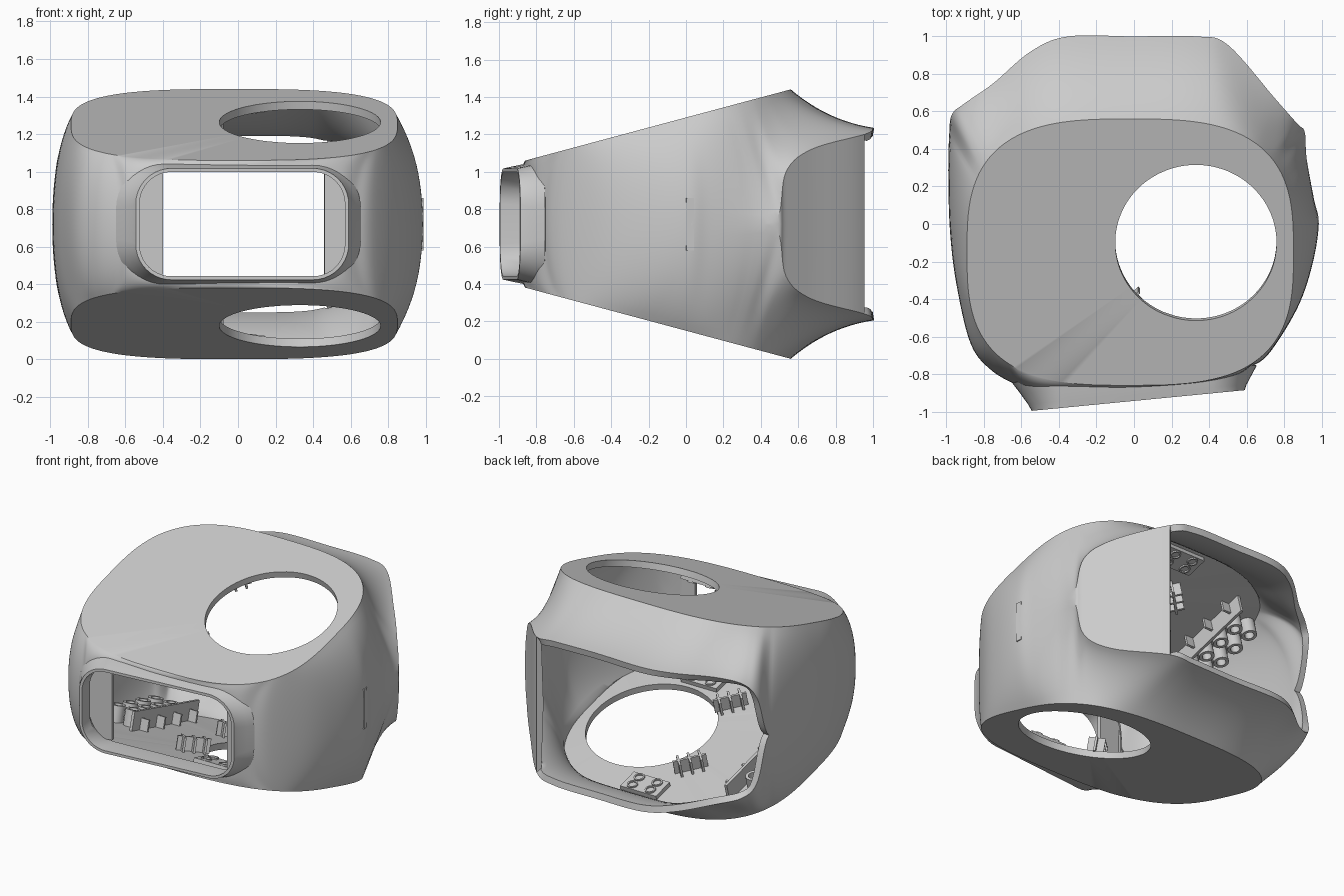
import bpy, bmesh, math
from mathutils import Matrix, Vector

if "Cube" in bpy.data.objects:
    bpy.data.objects.remove(bpy.data.objects["Cube"])

MID = 0.72            # height of the symmetry plane
SLOPE = 0.268         # tilt of top and bottom faces


def finish(name, bm, mirror=False, thick=0.0, angle=26):
    """Turn a bmesh (z centred on MID) into a finished object."""
    me = bpy.data.meshes.new(name)
    bm.to_mesh(me)
    bm.free()
    ob = bpy.data.objects.new(name, me)
    bpy.context.collection.objects.link(ob)
    ob.location.z = MID
    if mirror:
        m = ob.modifiers.new("mirror", 'MIRROR')
        m.use_axis = (False, False, True)
        m.merge_threshold = 0.002
    if thick:
        s = ob.modifiers.new("thickness", 'SOLIDIFY')
        s.thickness, s.offset = thick, -1
    bpy.context.view_layer.update()
    dg = bpy.context.evaluated_depsgraph_get()
    baked = bpy.data.meshes.new_from_object(ob.evaluated_get(dg))
    ob.modifiers.clear()
    ob.data = baked
    bpy.ops.object.select_all(action='DESELECT')
    ob.select_set(True)
    bpy.context.view_layer.objects.active = ob
    bpy.ops.object.shade_smooth_by_angle(angle=math.radians(angle))
    return ob


def catmull(a, b, c, d, t):
    return 0.5 * (2 * b + (c - a) * t + (2 * a - 5 * b + 4 * c - d) * t * t
                  + (3 * b - a - 3 * c + d) * t ** 3)


def smooth(lo, hi, v):
    t = min(1, max(0, (v - lo) / (hi - lo)))
    return t * t * (3 - 2 * t)


# Shell: waist and opening edge (top-outline angle, x, y, height above middle)
EDGE = [(-90, 0, -.87, .30), (-65, .35, -.845, .29), (-50, .54, -.805, .24), (-42, .615, -.765, 0),
        (-35, .72, -.69, 0), (-20, .87, -.45, 0), (-8, .95, -.22, 0), (0, .985, 0, 0),
        (10, .96, .13, 0), (22, .92, .35, 0), (30, .91, .49, .04), (38, .87, .535, .28),
        (48, .75, .671, .40), (62, .50, .955, .48), (75, .33, 1, .51), (90, 0, 1, .515),
        (105, -.35, 1, .51), (118, -.55, .92, .49), (132, -.75, .75, .45), (143, -.90, .645, .40),
        (150, -.97, .585, .29), (156, -.985, .48, 0), (168, -.99, .25, 0), (180, -.98, -.05, 0),
        (195, -.945, -.33, 0), (212, -.87, -.64, 0), (222, -.76, -.78, 0), (229, -.62, -.86, 0),
        (233, -.58, -.865, .18), (242, -.48, -.87, .28), (256, -.25, -.87, .30)]


def stations(sub=7):
    n = len(EDGE)

    def key(i):
        return EDGE[i % n][0] + 360 * (i // n), Vector(EDGE[i % n][1:])
    for i in range(n):
        ks = [key(i + j) for j in (-1, 0, 1, 2)]
        for s in range(sub):
            t = s / sub
            phi = ks[1][0] + (ks[2][0] - ks[1][0]) * t
            p = catmull(*[k[1] for k in ks], t)
            if p.z < 0.006 or (ks[1][1].z == 0 and ks[2][1].z == 0):
                p.z = 0
            yield phi, p


def top_point(phi):
    c, s = math.cos(math.radians(phi)), math.sin(math.radians(phi))
    e = 2 / 3
    x = -.02 + .87 * math.copysign(abs(c) ** e, c)
    y = -.15 + .71 * math.copysign(abs(s) ** e, s)
    return Vector((x, y, .57 + SLOPE * y))


bm = bmesh.new()
cols, ROWS = [], 12
for phi, low in stations():
    top = top_point(phi)
    f = smooth(8, 45, phi) * (1 - smooth(122, 162, phi))      # concave flare at the back
    kxy, kz = 1 - .55 * f, .66 - .48 * f
    ctl = top.lerp(low, kxy)
    ctl.z = low.z + (top.z - low.z) * kz
    a = math.atan2((top.y + .1) / .415, (top.x - .33) / .43)  # round hole in the face
    hy = -.1 + .415 * math.sin(a)
    pts = [Vector((.33 + .43 * math.cos(a), hy, .57 + SLOPE * hy))]
    for r in range(ROWS + 1):
        t = r / ROWS
        pts.append(top * (1 - t) ** 2 + ctl * 2 * t * (1 - t) + low * t * t)
    col = [bm.verts.new(p) for p in pts]
    if 24 < phi <= 62.01:                                     # flat side panel
        col.append(bm.verts.new((low.x, low.y, 0)) if low.z > 0 else col[-1])
    cols.append(col)
for i, a in enumerate(cols):
    b = cols[(i + 1) % len(cols)]
    for r in range(min(len(a), len(b)) - 1):
        ring = list(dict.fromkeys((a[r], a[r + 1], b[r + 1], b[r])))
        if len(ring) > 2:
            bm.faces.new(ring)
finish("shell", bm, mirror=True, thick=.045)


# Front nozzle: rounded rectangular sleeve with a slanted rim
def rounded_ring(bm, x0, x1, h, rad, y0, slope, seg=10):
    out = []
    for q, (cx, cz) in enumerate([(x1 - rad, h - rad), (x0 + rad, h - rad),
                                  (x0 + rad, rad - h), (x1 - rad, rad - h)]):
        for s in range(seg + 1):
            a = math.pi / 2 * (q + s / seg)
            x = cx + rad * math.cos(a)
            out.append(bm.verts.new((x, y0 + slope * x, cz + rad * math.sin(a))))
    return out


bm = bmesh.new()
rings = [rounded_ring(bm, *p) for p in [
    (-.65, .655, .325, .24, -.80, .071), (-.61, .63, .318, .23, -.85, .08),
    (-.565, .60, .305, .21, -.91, .09), (-.545, .59, .297, .19, -.943, .097),
    (-.525, .57, .278, .17, -.943, .097), (-.535, .575, .28, .18, -.85, .08),
    (-.585, .60, .285, .2, -.79, .071)]]
for k, a in enumerate(rings):
    b = rings[(k + 1) % len(rings)]
    for i in range(len(a)):
        j = (i + 1) % len(a)
        bm.faces.new((a[i], a[j], b[j], b[i]))
bmesh.ops.recalc_face_normals(bm, faces=bm.faces)
finish("front_nozzle", bm)

# Retaining lips at both sides behind the nozzle
bm = bmesh.new()
for x, y, w in [(-.485, -.835, .17), (.525, -.765, .13)]:
    bmesh.ops.create_cube(bm, size=1, matrix=Matrix.Translation((x, y, 0))
                          @ Matrix.Rotation(.09, 4, 'Z') @ Matrix.Diagonal((w, .025, .54, 1)))
finish("nozzle_lips", bm)

# Inner fittings lie on the tilted floor and are mirrored to the ceiling
FLOOR = Matrix.Translation((0, 0, -.57)) @ Matrix.Rotation(-math.atan(SLOPE), 4, 'X')


def box(bm, x, y, z, sx, sy, sz, turn=0):
    m = (FLOOR @ Matrix.Translation((x, y * 1.035, z)) @ Matrix.Rotation(math.radians(turn), 4, 'Z')
         @ Matrix.Diagonal((sx, sy, sz, 1)))
    bmesh.ops.create_cube(bm, size=1, matrix=m)


def tube(bm, x, y, z0, z1, ro, ri, seg=24):
    prof = [(ro, z0), (ro, z1), (ri, z1), (ri, z0)]
    loops = [[bm.verts.new(FLOOR @ Vector((x + r * math.cos(2 * math.pi * i / seg),
                                           y * 1.035 + r * math.sin(2 * math.pi * i / seg), z)))
              for i in range(seg)] for r, z in prof]
    for k in range(4):
        a, b = loops[k], loops[(k + 1) % 4]
        for i in range(seg):
            j = (i + 1) % seg
            bm.faces.new((a[i], a[j], b[j], b[i]))


bm = bmesh.new()
for px, py in [(.0, .44), (.27, -.62)]:
    box(bm, px, py, .06, .28, .16, .03)
    for dx in (-.07, .07):
        for dy in (-.038, .038):
            tube(bm, px + dx, py + dy, .06, .085, .036, .026)
for i in range(4):                                            # row of screw bosses
    for x in (-.79, -.67):
        tube(bm, x, -.25 + .14 * i, .03, .15, .05, .03)
bmesh.ops.recalc_face_normals(bm, faces=bm.faces)
finish("mounting_bosses", bm, mirror=True)

bm = bmesh.new()
for px, py in [(-.17, .17), (-.05, -.45)]:                    # crossed ribs
    box(bm, px, py, .09, .22, .015, .10, 45)
    for d in (-.07, 0, .07):
        a = math.radians(45)
        box(bm, px + d * math.cos(a), py + d * math.sin(a), .09, .015, .11, .10, 45)
box(bm, -.58, -.02, .10, .02, .75, .14)                       # long stiffening beam
for y in (-.29, -.11, .07, .25):
    box(bm, -.545, y, .075, .07, .015, .09)
finish("stiffening_ribs", bm, mirror=True)

# Small side latch
bm = bmesh.new()
bmesh.ops.create_cube(bm, size=1, matrix=Matrix.Translation((.970, .02, 0))
                      @ Matrix.Rotation(math.radians(8), 4, 'Z') @ Matrix.Diagonal((.03, .04, .28, 1)))
finish("side_latch", bm)
